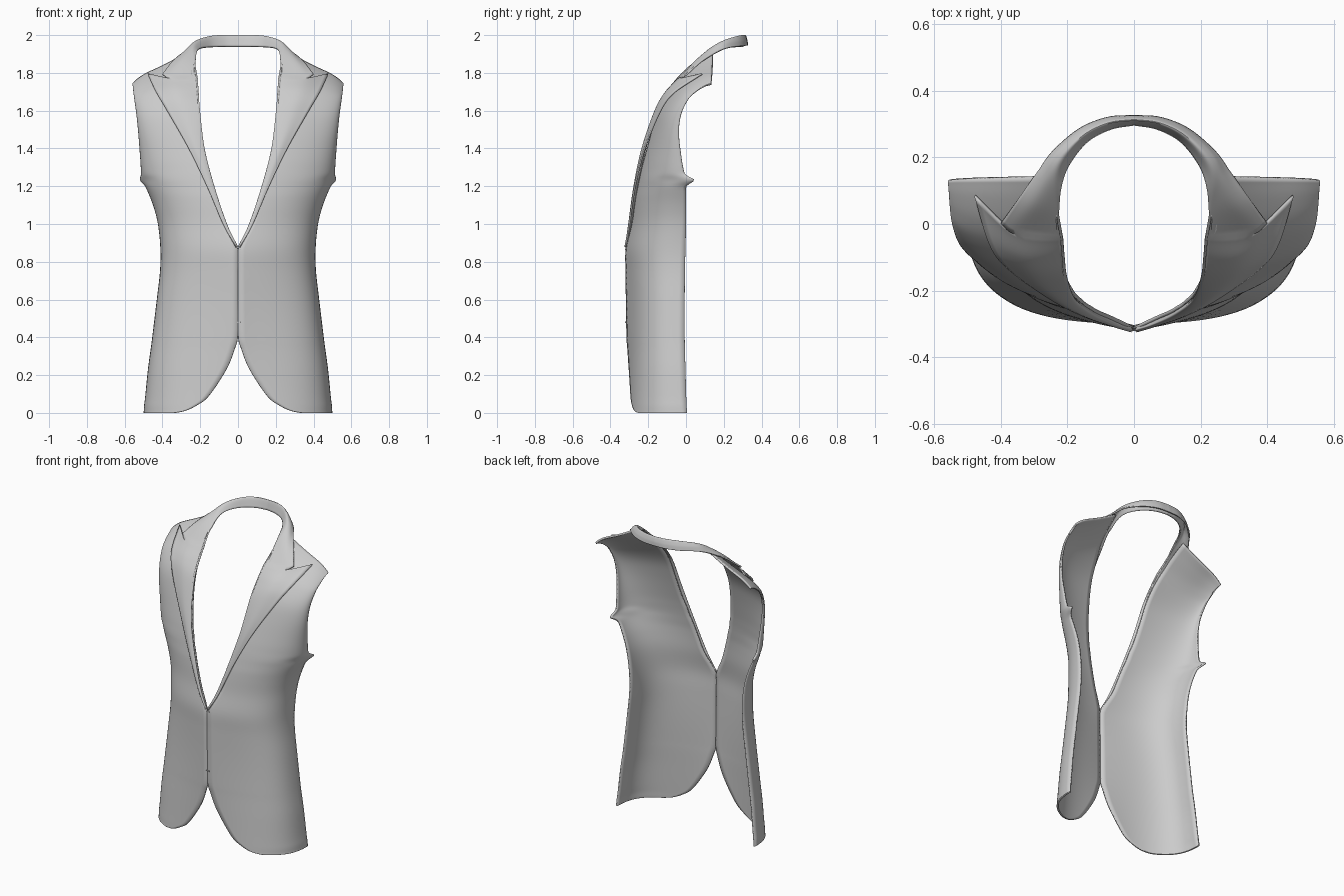
import bpy, bmesh
from math import sin, pi, exp
from mathutils import Vector


def spline(keys, sub):
    """Catmull-Rom through equal-length tuples, sub steps per span."""
    k = [Vector(v) for v in keys]
    k = [2 * k[0] - k[1]] + k + [2 * k[-1] - k[-2]]
    out = []
    for i in range(1, len(k) - 2):
        a, b, c, d = k[i - 1:i + 3]
        for s in range(sub):
            t = s / sub
            out.append(0.5 * (2 * b + (c - a) * t + (2 * a - 5 * b + 4 * c - d) * t * t
                              + (3 * b - a - 3 * c + d) * t ** 3))
    return out + [k[-2]]


def sheet(name, grids, thickness):
    """Mirrored cloth sheet from grids of points, welded where they coincide."""
    bm = bmesh.new()
    for rows in grids:
        grid = [[bm.verts.new(p) for p in r] for r in rows]
        for r0, r1 in zip(grid, grid[1:]):
            for c in range(len(r0) - 1):
                bm.faces.new((r0[c], r0[c + 1], r1[c + 1], r1[c]))
    bmesh.ops.remove_doubles(bm, verts=bm.verts, dist=1e-5)
    me = bpy.data.meshes.new(name)
    bm.to_mesh(me)
    bm.free()
    ob = bpy.data.objects.new(name, me)
    bpy.context.collection.objects.link(ob)
    m = ob.modifiers.new("mirror", 'MIRROR')
    m.merge_threshold = 0.0005
    s = ob.modifiers.new("thickness", 'SOLIDIFY')
    s.thickness = thickness
    s.offset = -1
    bpy.context.view_layer.objects.active = ob
    ob.select_set(True)
    bpy.ops.object.shade_smooth_by_angle(angle=0.7)
    ob.select_set(False)


# Front panels: inner edge z, x; outer edge z, x; front depth y, outer edge y
inner_outer = [
    (0, .34, 0, .50, -.303, .005), (.012, .28, .01, .499, -.303, .005),
    (.04, .22, .04, .497, -.304, .003), (.09, .155, .09, .491, -.306, .001),
    (.23, .062, .23, .477, -.311, -.003), (.34, .018, .34, .462, -.314, -.006),
    (.41, .002, .41, .453, -.316, -.007), (.60, .002, .60, .430, -.319, -.007),
    (.75, .002, .75, .413, -.321, -.006), (.87, .002, .87, .411, -.320, -.003),
    (1.0, .066, 1.0, .424, -.296, .0), (1.10, .1, 1.10, .450, -.281, .0),
    (1.19, .128, 1.19, .486, -.265, -.002), (1.24, .145, 1.235, .506, -.256, -.006),
    (1.29, .157, 1.28, .513, -.246, -.012), (1.36, .177, 1.35, .518, -.229, -.024),
    (1.50, .2, 1.48, .528, -.190, -.038), (1.61, .212, 1.58, .538, -.153, -.026),
    (1.71, .225, 1.66, .549, -.095, .012), (1.80, .245, 1.70, .554, -.025, .052),
    (1.87, .255, 1.73, .557, .065, .095), (1.915, .262, 1.745, .56, .14, .13)]
panel = []
inner = spline([k[:3] for k in inner_outer], 5)
outer = spline([k[3:] for k in inner_outer], 5)
for (zi, xi, zo), (xo, yf, yo) in zip(inner, outer):
    xi = max(xi, .0015)
    p = 2.6 - 0.6 * min(1, zi / 1.8)
    crease = .026 * max(0, sin(pi * min(1, zi / 1.15)))    # front pointed at the centre
    underarm = exp(-((zo - 1.232) / .022) ** 2)            # small tip below the armhole
    row = []
    for i in range(25):
        f = 1 - (1 - i / 24) ** 2          # columns gather at the curved side
        x = xi + (xo - xi) * f
        s = x / xo
        y = yo + (yf - yo) * max(0, 1 - s ** p) ** (1 / p) + crease * 4 * s * (1 - s)
        tip = underarm * f ** 12
        z = zi + (zo - zi) * f + .012 * sin(pi * f ** 3) * max(0, (zi - 1.7) / .2)
        row.append((x + .014 * tip, y + .048 * tip, max(0, z)))
    panel.append(row)
sheet("front_panel", [panel], 0.011)


def folded(stand, crest, outer, bulge):
    """Rows of a folded strip: stand edge over a crest to the outer edge."""
    mids = [(Vector(c) + Vector(o)) / 2 + Vector(b)
            for c, o, b in zip(crest, outer, bulge)]
    lines = [spline(k, 8) for k in (stand, crest, mids, outer)]
    return [spline(r, 6) for r in zip(*lines)]


# Lapel, from the fastening up to the peak
lapel = folded(
    [(.004, -.312, .886), (.068, -.287, 1.0), (.135, -.254, 1.2), (.188, -.21, 1.4),
     (.214, -.15, 1.6), (.224, -.09, 1.7), (.23, -.035, 1.765)],
    [(.001, -.32, .882), (.058, -.301, 1.0), (.125, -.27, 1.2), (.178, -.229, 1.4),
     (.205, -.163, 1.6), (.214, -.102, 1.7), (.22, -.046, 1.77)],
    [(.008, -.326, .878), (.075, -.306, .99), (.165, -.274, 1.2), (.262, -.222, 1.4),
     (.376, -.14, 1.6), (.434, -.065, 1.7), (.48, .082, 1.798)],
    [(0, 0, 0), (0, -.003, 0), (0, -.006, 0), (0, -.01, 0), (0, -.014, 0),
     (0, -.025, 0), (.005, -.05, -.012)])

# Collar, from the notch round the back of the neck
collar = folded(
    [(.23, -.035, 1.765), (.225, .04, 1.85), (.218, .11, 1.91), (.195, .175, 1.932),
     (.14, .245, 1.938), (.07, .283, 1.94), (0, .296, 1.94)],
    [(.22, -.046, 1.77), (.236, .05, 1.865), (.242, .125, 1.93), (.215, .195, 1.97),
     (.15, .265, 1.993), (.075, .302, 2.0), (0, .312, 2.0)],
    [(.40, .0, 1.795), (.345, .08, 1.865), (.29, .158, 1.91), (.245, .22, 1.933),
     (.165, .288, 1.942), (.08, .322, 1.945), (0, .328, 1.945)],
    [(.045, -.009, -.0105), (.01, -.008, .006), (0, 0, .012), (.003, .002, .01),
     (.003, .003, .006), (.002, .004, .004), (0, .005, .003)])
collar[0][:13] = lapel[-1][:13]      # joined up to the notch
sheet("lapels_and_collar", [lapel, collar], 0.009)

# Buttonhole stitches on the front edge
for z in (.865, .48):
    bpy.ops.mesh.primitive_cube_add(size=1, location=(.006, -.319, z))
    b = bpy.context.object
    b.name = "buttonhole"
    b.scale = (.022, .006, .006)
